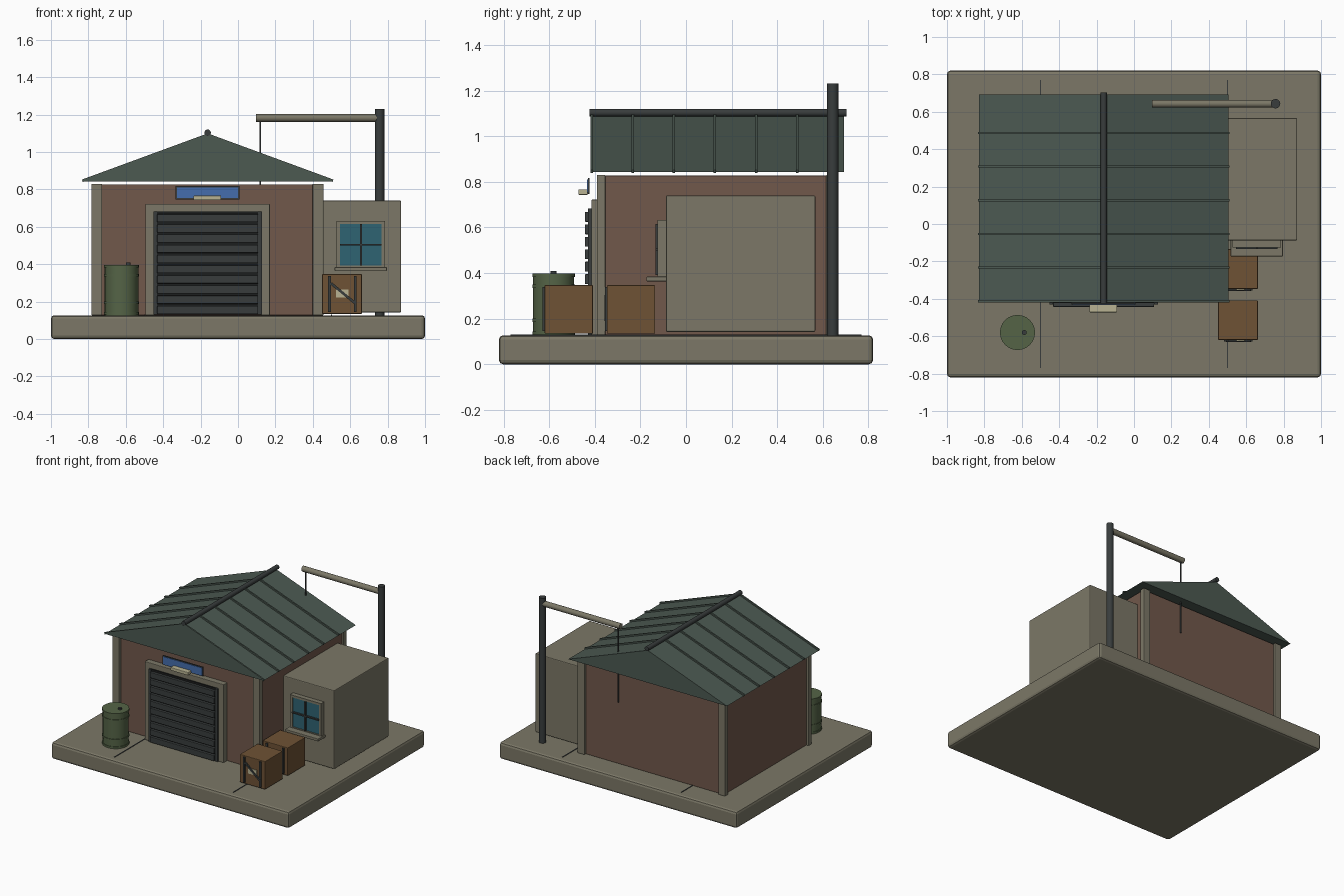
import bpy, bmesh, math
from mathutils import Vector

if "Cube" in bpy.data.objects:
    bpy.data.objects.remove(bpy.data.objects["Cube"])

COLORS = {
    "concrete": (0.20, 0.187, 0.135), "brick": (0.165, 0.098, 0.07),
    "green": (0.072, 0.10, 0.083), "dark": (0.04, 0.046, 0.046),
    "drum": (0.09, 0.127, 0.062), "wood": (0.156, 0.085, 0.035),
    "blue": (0.06, 0.155, 0.42), "glass": (0.028, 0.127, 0.17),
    "cream": (0.48, 0.45, 0.29), "black": (0.012, 0.013, 0.013),
}
MATS = {}
for key, c in COLORS.items():
    MATS[key] = bpy.data.materials.new(key)
    MATS[key].diffuse_color = (*c, 1)


def finish(name, bm, mat, bevel=0):
    me = bpy.data.meshes.new(name)
    bmesh.ops.recalc_face_normals(bm, faces=bm.faces)
    bm.to_mesh(me)
    bm.free()
    ob = bpy.data.objects.new(name, me)
    bpy.context.collection.objects.link(ob)
    me.materials.append(MATS[mat])
    if bevel:
        m = ob.modifiers.new("bevel", "BEVEL")
        m.width, m.segments = bevel, 2
    return ob


def box(name, x, y, z, mat, bevel=0):
    """Box from (min, max) ranges."""
    bm = bmesh.new()
    bmesh.ops.create_cube(bm, size=1)
    ob = finish(name, bm, mat, bevel)
    mid = Vector([(a + b) / 2 for a, b in (x, y, z)])
    for v in ob.data.vertices:
        v.co = Vector([v.co[i] * (r[1] - r[0]) for i, r in enumerate((x, y, z))])
    ob.location = mid
    return ob


def bar(name, a, b, width, thick, mat):
    """Flat bar in the xz plane from a to b, width along y."""
    a, b = Vector(a), Vector(b)
    L = (b - a).length
    ob = box(name, (-L / 2, L / 2), (-width / 2, width / 2), (-thick / 2, thick / 2), mat)
    ob.location = (a + b) / 2
    ob.rotation_euler.y = -math.atan2(b.z - a.z, b.x - a.x)
    return ob


def rod(name, a, b, r, mat, sides=20):
    a, b = Vector(a), Vector(b)
    bm = bmesh.new()
    bmesh.ops.create_cone(bm, cap_ends=True, segments=sides, radius1=r, radius2=r, depth=(b - a).length)
    for f in bm.faces:
        f.smooth = len(f.verts) == 4
    for e in bm.edges:
        e.smooth = all(len(f.verts) == 4 for f in e.link_faces)
    ob = finish(name, bm, mat)
    ob.location = (a + b) / 2
    ob.rotation_euler = (b - a).to_track_quat("Z", "Y").to_euler()
    return ob


# Ground slab and joints
box("slab", (-1, 1), (-0.82, 0.82), (0, 0.127), "concrete", 0.018)
for x in (-0.5, 0.5):
    box("slab_joint", (x - 0.003, x + 0.003), (-0.77, 0.77), (0.12, 0.131), "dark")

# Main hall and corner pillars
box("hall_walls", (-0.765, 0.445), (-0.372, 0.635), (0.127, 0.827), "brick", 0.004)
for x in (-0.755, 0.428):
    for y in (-0.372, 0.633):
        box("corner_pillar", (x - 0.029, x + 0.029), (y - 0.019, y + 0.019), (0.127, 0.83), "concrete", 0.004)

# Gable roof, ribs and ridge pipe
RX, EAVE, RIDGE, HALF = -0.162, 0.842, 1.088, 0.668
bm = bmesh.new()
profile = [(RX - HALF, EAVE), (RX + HALF, EAVE), (RX, RIDGE)]
face = bm.faces.new([bm.verts.new((x, -0.415, z)) for x, z in profile])
ext = bmesh.ops.extrude_face_region(bm, geom=[face])
bmesh.ops.translate(bm, vec=(0, 1.108, 0), verts=[v for v in ext["geom"] if isinstance(v, bmesh.types.BMVert)])
finish("roof", bm, "green")
for i in range(6):
    y = -0.413 + 0.18 * i
    for s in (-1, 1):
        bar("roof_rib", (RX + s * (HALF + 0.002), y, EAVE + 0.004), (RX, y, RIDGE + 0.004), 0.011, 0.014, "green")
rod("ridge_pipe", (RX, -0.424, 1.103), (RX, 0.704, 1.103), 0.017, "dark")

# Roller door with frame
for x in ((-0.495, -0.443), (0.12, 0.17)):
    box("door_jamb", x, (-0.415, -0.36), (0.127, 0.72), "concrete", 0.004)
box("door_lintel", (-0.495, 0.17), (-0.415, -0.36), (0.68, 0.722), "concrete", 0.004)
box("door_backing", (-0.45, 0.125), (-0.422, -0.36), (0.13, 0.682), "black")
for x in ((-0.452, -0.432), (0.108, 0.128)):
    box("door_rail", x, (-0.43, -0.40), (0.13, 0.682), "dark")
for i in range(10):
    z = 0.134 + 0.0545 * i
    box("door_slat", (-0.432, 0.108), (-0.443, -0.42), (z, z + 0.043), "dark", 0.003)

# Blank sign and lamp
box("sign_back", (-0.333, 0.007), (-0.43, -0.422), (0.747, 0.817), "dark")
box("sign_panel", (-0.327, 0.001), (-0.434, -0.428), (0.753, 0.811), "blue")
box("sign_lamp", (-0.238, -0.09), (-0.472, -0.43), (0.743, 0.767), "cream", 0.004)

# Side annex with window
box("annex", (0.44, 0.872), (-0.088, 0.567), (0.142, 0.74), "concrete", 0.006)
for x in ((0.526, 0.546), (0.768, 0.787)):
    box("window_side", x, (-0.125, -0.085), (0.375, 0.632), "concrete")
for z in ((0.375, 0.392), (0.615, 0.632)):
    box("window_rail", (0.526, 0.787), (-0.125, -0.085), z, "concrete")
box("window_glass", (0.546, 0.768), (-0.12, -0.085), (0.392, 0.615), "glass")
box("window_mullion", (0.651, 0.662), (-0.134, -0.118), (0.392, 0.615), "dark")
box("window_crossbar", (0.546, 0.768), (-0.134, -0.118), (0.499, 0.509), "dark")
box("window_sill", (0.517, 0.796), (-0.173, -0.085), (0.364, 0.384), "concrete", 0.003)

# Oil drum
DX, DY = -0.623, -0.58
rod("drum", (DX, DY, 0.127), (DX, DY, 0.393), 0.09, "drum", 24)
for z in (0.137, 0.193, 0.342, 0.39):
    rod("drum_hoop", (DX, DY, z - 0.007), (DX, DY, z + 0.007), 0.094, "drum", 24)
rod("drum_bung", (-0.587, DY, 0.39), (-0.587, DY, 0.409), 0.013, "dark", 12)

# Crates with straps, brace and label
for y in (-0.62, -0.347):
    box("crate", (0.45, 0.662), (y, y + 0.212), (0.134, 0.347), "wood", 0.004)
    for x in (0.489, 0.626):
        box("crate_strap", (x - 0.007, x + 0.007), (y - 0.009, y + 0.005), (0.145, 0.338), "dark")
    box("crate_label", (0.523, 0.592), (y - 0.005, y + 0.005), (0.222, 0.264), "cream")
    bar("crate_brace", (0.497, y - 0.003, 0.298), (0.622, y - 0.003, 0.195), 0.014, 0.014, "dark")

# Mast with arm and hanging cable
rod("mast", (0.757, 0.643, 0.127), (0.757, 0.643, 1.23), 0.025, "dark")
rod("mast_arm", (0.097, 0.643, 1.182), (0.757, 0.643, 1.182), 0.021, "concrete")
rod("hanging_cable", (0.119, 0.645, 0.6), (0.119, 0.645, 1.18), 0.005, "dark", 8)

for m in bpy.data.materials:
    if m.users and not m.is_grease_pencil:
        m.use_nodes = True
        m.node_tree.nodes["Principled BSDF"].inputs["Base Color"].default_value = m.diffuse_color
